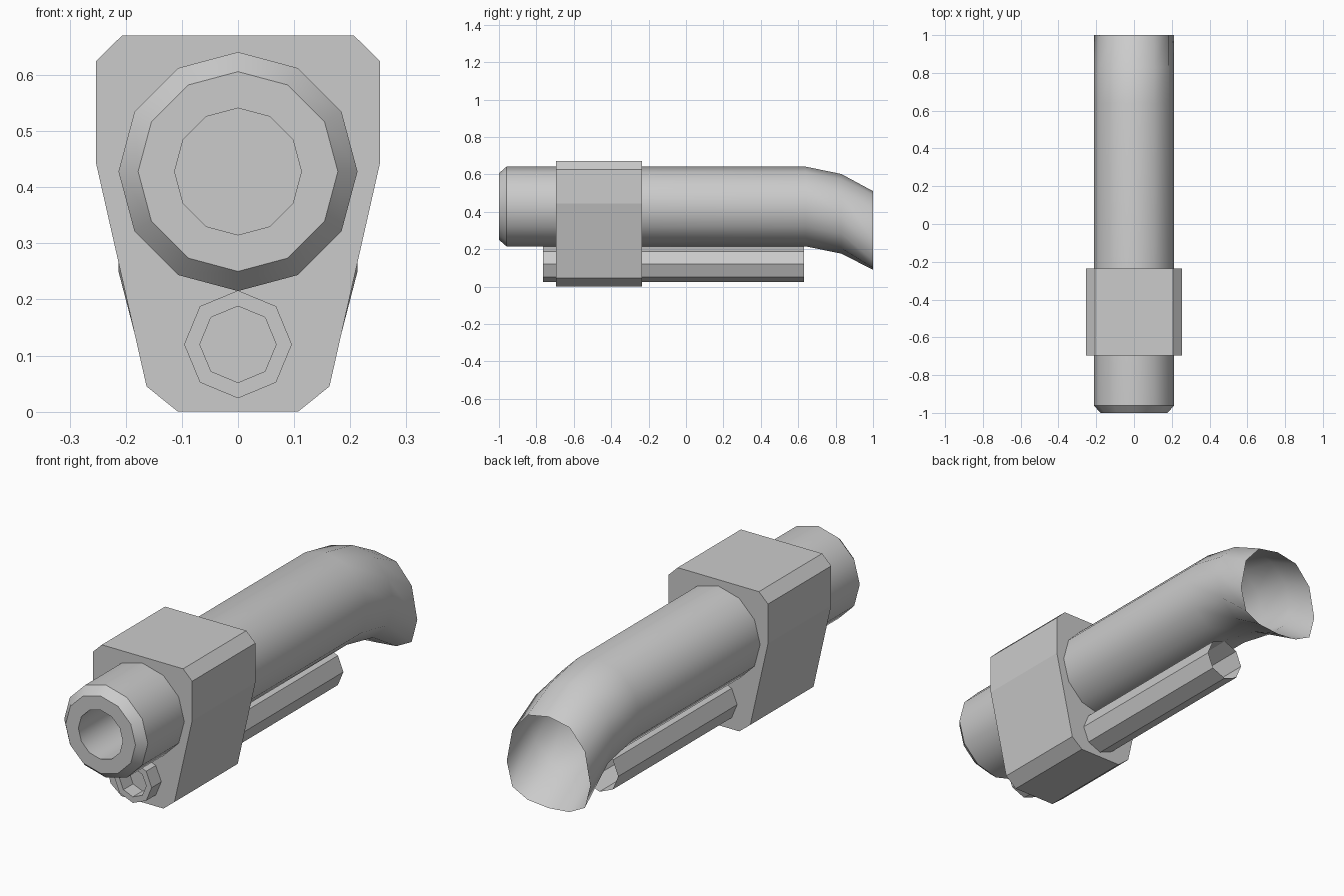
import bpy
import math

cube = bpy.data.objects.get("Cube")
if cube:
    bpy.data.objects.remove(cube, do_unlink=True)

# Single grey material
grey = bpy.data.materials.new("plain_grey")
grey.use_nodes = True
COLOR = (0.6, 0.6, 0.6, 1.0)
grey.diffuse_color = COLOR
grey.node_tree.nodes["Principled BSDF"].inputs["Base Color"].default_value = COLOR


def add_mesh(name, verts, faces, smooth_angle=None):
    mesh = bpy.data.meshes.new(name)
    mesh.from_pydata(verts, [], faces)
    mesh.materials.append(grey)
    if smooth_angle is not None:
        mesh.polygons.foreach_set("use_smooth", [True] * len(mesh.polygons))
        mesh.set_sharp_from_angle(angle=math.radians(smooth_angle))
    mesh.update()
    obj = bpy.data.objects.new(name, mesh)
    bpy.context.collection.objects.link(obj)
    return obj


def ring(y, z, radius, sides):
    """Upright ring of points, starting at the top and turning towards +x."""
    step = 2 * math.pi / sides
    return [(radius * math.sin(i * step), y, z + radius * math.cos(i * step))
            for i in range(sides)]


def loft(name, rings, smooth_angle=None):
    """Skin a row of rings; the first is closed, the last stays open."""
    n = len(rings[0])
    faces = [tuple(reversed(range(n)))]
    for i in range(len(rings) - 1):
        for j in range(n):
            k = (j + 1) % n
            faces.append((i * n + j, i * n + k, (i + 1) * n + k, (i + 1) * n + j))
    return add_mesh(name, [p for r in rings for p in r], faces, smooth_angle)


# Main pipe: blind bore, chamfered muzzle, straight run, downward bend
AXIS, RADIUS = 0.428, 0.213
mouth_z = [0.51, 0.49, 0.40, 0.25, 0.14, 0.10, 0.09]
mouth_z += mouth_z[-2:0:-1]
mouth = [(x, y, z) for (x, y, _), z in zip(ring(1.0, 0.3, RADIUS, 12), mouth_z)]
loft("main_pipe", [
    ring(-0.60, AXIS, 0.113, 12),
    ring(-1.00, AXIS, 0.113, 12),
    ring(-1.00, AXIS, 0.178, 12),
    ring(-0.96, AXIS, RADIUS, 12),
    ring(0.64, AXIS, RADIUS, 12),
    ring(0.83, 0.389, RADIUS, 12),
    mouth,
], smooth_angle=40)

# Small rod tube beneath, open at the rear
loft("lower_tube", [
    ring(-0.66, 0.12, 0.068, 8),
    ring(-0.765, 0.12, 0.068, 8),
    ring(-0.765, 0.12, 0.096, 8),
    ring(0.63, 0.12, 0.096, 8),
])

# Clamp block that holds both tubes
half = [(0.207, 0.67), (0.253, 0.625), (0.253, 0.443), (0.163, 0.045), (0.107, 0.0)]
outline = half + [(-x, z) for x, z in reversed(half)]
n = len(outline)
verts = [(x, y, z) for y in (-0.695, -0.235) for x, z in outline]
faces = [tuple(reversed(range(n))), tuple(range(n, 2 * n))]
faces = [tuple(range(n)), tuple(reversed(range(n, 2 * n)))]
faces += [(j, n + j, n + (j + 1) % n, (j + 1) % n) for j in range(n)]
block = add_mesh("clamp_block", verts, [tuple(reversed(f)) for f in faces])
